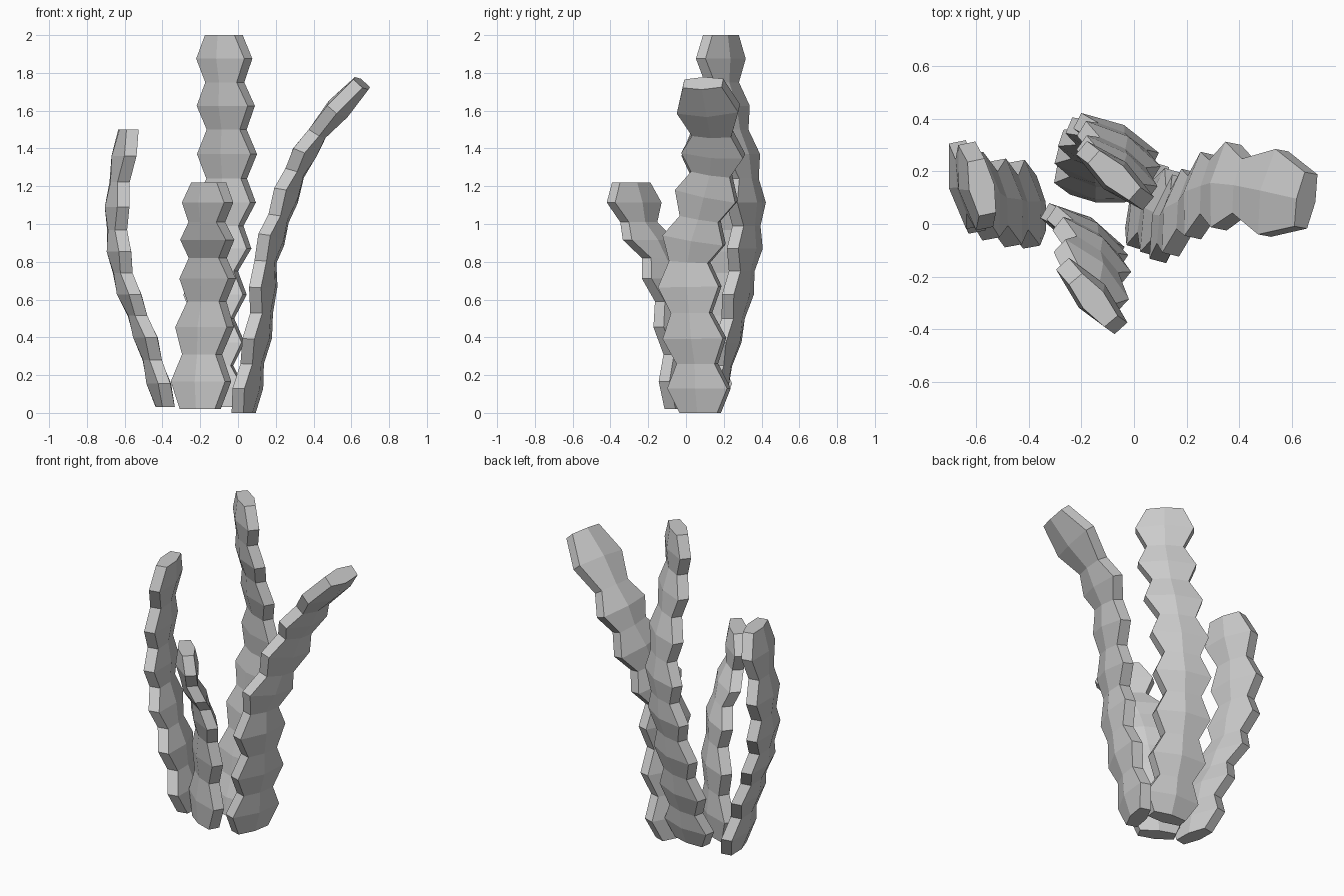
import bpy
import bmesh
import math
from mathutils import Vector

cube = bpy.data.objects.get("Cube")
if cube:
    bpy.data.objects.remove(cube, do_unlink=True)

GREY = (0.6, 0.6, 0.6, 1.0)
stone = bpy.data.materials.new("light_grey")
stone.use_nodes = True
stone.diffuse_color = GREY
stone.node_tree.nodes["Principled BSDF"].inputs["Base Color"].default_value = GREY

UP = Vector((0, 0, 1))
NARROW, WIDE = 0.105, 0.166   # half widths of alternating rings
EDGE = 0.033                  # half thickness at the rim


def path_point(points, t):
    """Point and tangent on a smooth curve through the points, t in 0..1."""
    ends = [points[0] * 2 - points[1]] + points + [points[-1] * 2 - points[-2]]
    s = t * (len(points) - 1)
    i = min(int(s), len(points) - 2)
    u = s - i
    a, b, c, d = ends[i:i + 4]
    k1, k2, k3 = c - a, a * 2 - b * 5 + c * 4 - d, (b - c) * 3 + d - a
    pos = b + (k1 * u + k2 * u ** 2 + k3 * u ** 3) / 2
    tangent = k1 + k2 * 2 * u + k3 * 3 * u ** 2
    return pos, tangent.normalized()


def stalk(name, points, rings, turn, lean=0.0):
    """Flat six-sided stalk with a zigzag rim, turning from base to tip."""
    points = [Vector(p) for p in points]
    bm = bmesh.new()
    loops = []
    for n in range(rings):
        t = n / (rings - 1)
        pos, tangent = path_point(points, t)
        normal = UP.lerp(tangent, lean * t).normalized()
        angle = math.radians(turn[0] + (turn[1] - turn[0]) * t)
        across = Vector((math.cos(angle), math.sin(angle), 0))
        across = (across - normal * across.dot(normal)).normalized()
        out = normal.cross(across)
        w = WIDE if n % 2 else NARROW
        mid = 0.02 + 0.28 * w
        outline = [(w, -EDGE), (w, EDGE), (0, mid),
                   (-w, EDGE), (-w, -EDGE), (0, -mid)]
        loops.append([bm.verts.new(pos + across * x + out * y) for x, y in outline])
    # Sides between neighbouring rings, then both end caps
    for low, high in zip(loops, loops[1:]):
        for i in range(6):
            j = (i + 1) % 6
            bm.faces.new((low[i], low[j], high[j], high[i]))
    bm.faces.new(loops[0][::-1])
    bm.faces.new(loops[-1])
    bmesh.ops.recalc_face_normals(bm, faces=bm.faces)
    mesh = bpy.data.meshes.new(name)
    bm.to_mesh(mesh)
    bm.free()
    mesh.materials.append(stone)
    obj = bpy.data.objects.new(name, mesh)
    bpy.context.collection.objects.link(obj)


# Tall stalk at the back
stalk("tall_stalk", [(-.135, .13, .03), (-.135, .19, .25), (-.13, .25, .5),
                     (-.11, .295, .75), (-.08, .32, .99), (-.06, .305, 1.24),
                     (-.06, .245, 1.5), (-.07, .19, 1.75), (-.075, .185, 2)],
      17, (-8, -42))

# Short stalk at the front, bending forward
stalk("short_stalk", [(-.2, -.035, .02), (-.19, -.035, .31), (-.165, -.075, .59),
                      (-.16, -.14, .82), (-.165, -.25, 1.01), (-.155, -.29, 1.22)],
      11, (-28, -50))

# Slim stalk bowing out on the -x side
stalk("bowed_stalk", [(-.385, .075, .03), (-.49, .08, .4), (-.61, .12, .74),
                      (-.64, .15, 1.09), (-.58, .14, 1.5)], 13, (-80, -78))

# Leaning stalk on the +x side, with a tilted tip
stalk("leaning_stalk", [(.03, .075, 0), (.075, .06, .26), (.125, .03, .53),
                        (.145, .02, .8), (.215, .075, 1.03), (.3, .135, 1.27),
                        (.42, .14, 1.48), (.655, .09, 1.745)], 15, (72, 80), 1.0)
